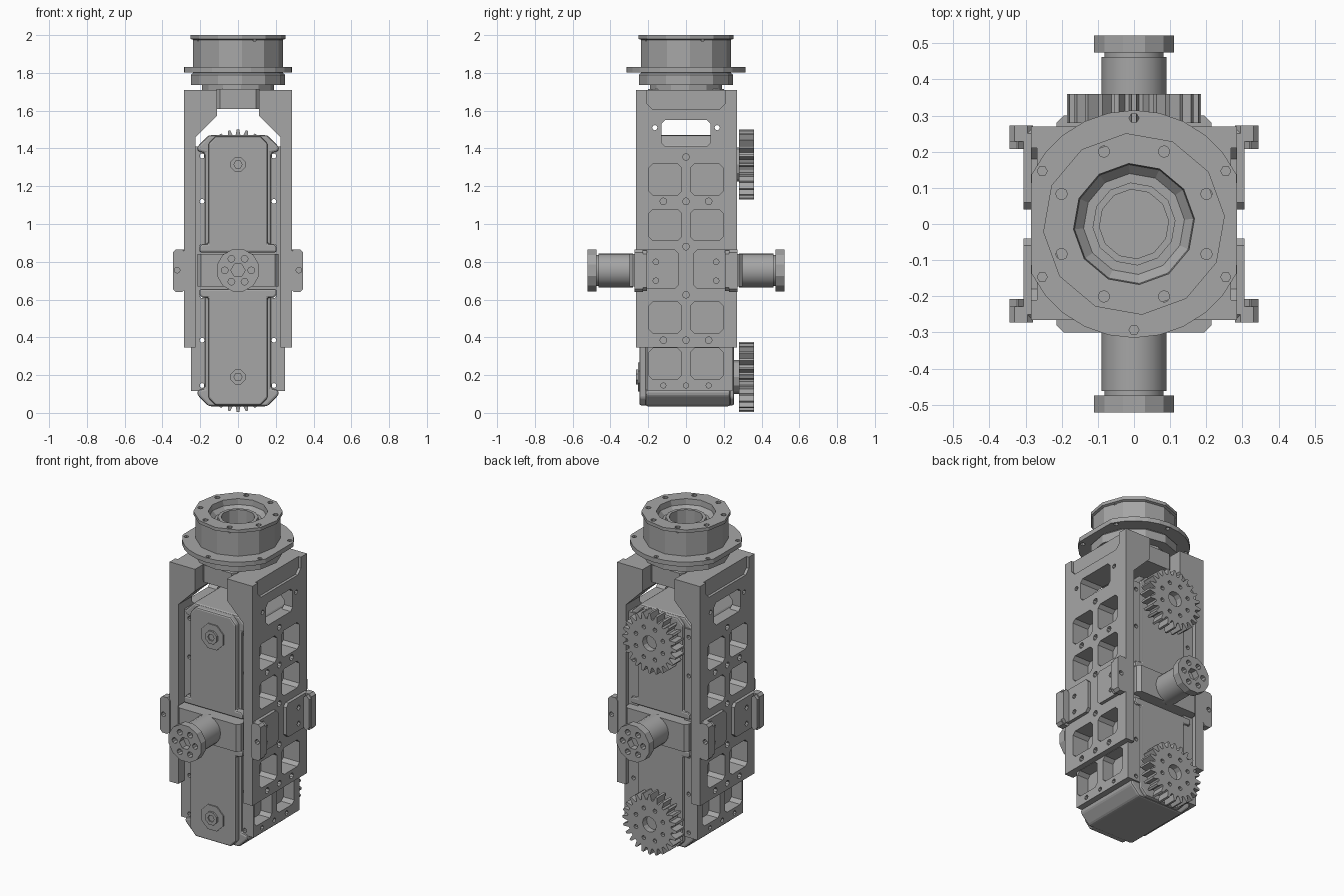
import bpy, bmesh, math
from mathutils import Vector

cube = bpy.data.objects.get("Cube")
if cube:
    bpy.data.objects.remove(cube, do_unlink=True)

grey = bpy.data.materials.new("machined grey")
grey.use_nodes = True
grey.diffuse_color = (0.38, 0.38, 0.38, 1)
grey.node_tree.nodes["Principled BSDF"].inputs["Base Color"].default_value = (0.38, 0.38, 0.38, 1)

PLACE = {"x": lambda a, b, d: (d, a, b), "y": lambda a, b, d: (a, d, b), "z": lambda a, b, d: (a, b, d)}


def ngon(r, n, cx=0, cy=0, turn=0):
    return [(cx + r * math.cos(turn + math.tau * i / n), cy + r * math.sin(turn + math.tau * i / n)) for i in range(n)]


def rect(a0, a1, b0, b1, c=0):
    if not c:
        return [(a0, b0), (a1, b0), (a1, b1), (a0, b1)]
    return [(a0 + c, b0), (a1 - c, b0), (a1, b0 + c), (a1, b1 - c),
            (a1 - c, b1), (a0 + c, b1), (a0, b1 - c), (a0, b0 + c)]


def solid(name, shapes):
    """One object from prisms, each given as (outline, axis, low, high)."""
    bm = bmesh.new()
    for pts, axis, lo, hi in shapes:
        f = bm.faces.new([bm.verts.new(PLACE[axis](a, b, lo)) for a, b in pts])
        ext = bmesh.ops.extrude_face_region(bm, geom=[f])
        move = Vector(PLACE[axis](0, 0, hi - lo))
        bmesh.ops.translate(bm, vec=move, verts=[v for v in ext["geom"] if isinstance(v, bmesh.types.BMVert)])
    return finish(name, bm)


def finish(name, bm):
    bmesh.ops.recalc_face_normals(bm, faces=bm.faces[:])
    me = bpy.data.meshes.new(name)
    bm.to_mesh(me)
    bm.free()
    me.materials.append(grey)
    ob = bpy.data.objects.new(name, me)
    bpy.context.collection.objects.link(ob)
    return ob


def bake(ob):
    bpy.context.view_layer.update()
    dg = bpy.context.evaluated_depsgraph_get()
    me = bpy.data.meshes.new_from_object(ob.evaluated_get(dg))
    ob.modifiers.clear()
    ob.data = me


def cut(ob, shapes):
    cutter = solid("cutter", shapes)
    cutter.hide_render = True
    mod = ob.modifiers.new("cut", "BOOLEAN")
    mod.operation, mod.solver, mod.object = "DIFFERENCE", "EXACT", cutter
    bake(ob)
    bpy.data.objects.remove(cutter, do_unlink=True)


def bevel(ob, width):
    mod = ob.modifiers.new("bevel", "BEVEL")
    mod.width, mod.segments, mod.limit_method = width, 2, "ANGLE"
    bake(ob)


def lathe(name, profile, n, turn=0):
    bm = bmesh.new()
    rings = []
    for r, z in profile:
        rings.append([bm.verts.new((x, y, z)) for x, y in ngon(r, n, turn=turn)])
    for a, b in zip(rings, rings[1:]):
        for i in range(n):
            j = (i + 1) % n
            bm.faces.new((a[i], a[j], b[j], b[i]))
    bm.faces.new(rings[0])
    bm.faces.new(rings[-1])
    return finish(name, bm)


POCKETS = (0.26, 0.505, 0.995, 1.235)
BOLTS = [(0, z) for z in (0.625, 0.88, 1.355)] + [(y, z) for z in (0.145, 0.385, 1.12) for y in (-0.12, 0, 0.12)]
windows = [(rect(y - 0.085, y + 0.085, z - 0.083, z + 0.083, 0.02), z) for z in POCKETS for y in (-0.11, 0.11)]

# Side plates with thick upper shoulders, and the inner rails
for s, side in ((1, "left"), (-1, "right")):
    def span(a, b):
        return (a, b) if s > 0 else (-b, -a)
    outline = [(0.285, 0.345), (0.285, 1.71), (0.11, 1.71), (0.11, 1.575), (0.225, 1.46), (0.225, 0.345)]
    plate = solid(side + "_side_plate", [([(s * x, z) for x, z in outline], "y", -0.265, 0.27)])
    holes = [(p, "x", *span(0.2, 0.3)) for p, z in windows if z > 0.4]
    holes += [(ngon(0.018, 8, y, z), "x", *span(0.24, 0.3)) for y, z in BOLTS if z > 0.36]
    holes += [(ngon(0.022, 10, y, 1.66), "x", *span(0.05, 0.26)) for y in (-0.13, 0, 0.13)]
    holes += [(ngon(0.014, 8, y, 1.51), "x", *span(0.1, 0.3)) for y in (-0.165, 0.165)]
    holes.append((rect(-0.13, 0.13, 1.41, 1.55, 0.02), "x", *span(0.05, 0.3)))
    cut(plate, holes)
    cut(plate, [([(-0.21, 1.73), (-0.21, 1.64), (-0.18, 1.61), (0.18, 1.61), (0.21, 1.64), (0.21, 1.73)],
                 "x", *span(0.268, 0.3))])

    rail = solid(side + "_inner_rail", [(rect(-0.205, 0.245, 0.115, 1.41), "x", *span(0.16, 0.25))])
    holes = [(p, "x", *span(0.15, 0.3)) for p, z in windows]
    holes += [(ngon(0.014, 8, y, z), "x", *span(0.23, 0.3)) for y, z in BOLTS if z < 0.2]
    cut(rail, holes)
    cut(rail, [(ngon(0.013, 8, s * 0.19, z), "y", -0.3, 0.3) for z in (0.145, 0.385, 0.62, 0.88, 1.12, 1.36)])

    # Corner clamps: a pad on the plate and an ear turned outward
    for f, end in ((-1, "front"), (1, "back")):
        def depth(a, b):
            return (a, b) if f > 0 else (-b, -a)
        pad = solid(f"{end}_{side}_clamp_pad", [(rect(*depth(0.04, 0.27), 0.655, 0.865, 0.02), "x", *span(0.28, 0.305))])
        cut(pad, [(ngon(0.015, 8, f * y, z), "x", *span(0.29, 0.32)) for y in (0.16, 0.235) for z in (0.70, 0.80)])
        ear = solid(f"{end}_{side}_clamp_ear", [(rect(*span(0.28, 0.345), 0.64, 0.865, 0.015), "y", *depth(0.228, 0.272))])
        cut(ear, [(ngon(0.015, 8, s * 0.322, 0.755), "y", *depth(0.2, 0.3))])
        solid(f"{end}_{side}_clamp_lip", [(rect(*span(0.3, 0.344), 0.645, 0.86, 0.02), "y", *depth(0.207, 0.229))])

# Two drive units, the lower one a flipped copy of the upper
for name, axle, f in (("upper", 1.315, 1), ("lower", 0.19, -1)):
    def z(d):
        return axle + f * d
    half = [(0.175, z(-0.465)), (0.175, z(0.06)), (0.215, z(0.07)), (0.215, z(0.095)), (0.155, z(0.155))]
    case = solid(name + "_drive_case", [(half + [(-x, h) for x, h in reversed(half)], "y", -0.215, 0.235)])
    bevel(case, 0.012)
    half = [(0.205, z(-0.465)), (0.205, z(-0.435)), (0.19, z(-0.42)), (0.157, z(-0.42)), (0.157, z(0.11)), (0.12, z(0.15))]
    outline = half + [(-x, h) for x, h in reversed(half)]
    cover = solid(name + "_front_cover", [(outline, "y", -0.247, -0.2)])
    bevel(cover, 0.01)
    cover = solid(name + "_back_cover", [(outline, "y", 0.22, 0.255)])
    bevel(cover, 0.01)

    solid(name + "_axle_washer", [(ngon(0.082, 8, 0, axle, math.pi / 8), "y", -0.254, -0.24)])
    cap = solid(name + "_axle_bolt", [(ngon(0.042, 8, 0, axle, math.pi / 8), "y", -0.266, -0.25)])
    cut(cap, [(ngon(0.022, 6, 0, axle), "y", -0.3, -0.258)])

    # Spur gear
    teeth, rim = 24, []
    for i in range(teeth):
        for step, r in ((-0.36, 0.15), (-0.13, 0.186), (0.13, 0.186), (0.36, 0.15)):
            a = math.tau * (i + step) / teeth + math.pi / 2
            rim.append((r * math.cos(a), axle + r * math.sin(a)))
    gear = solid(name + "_gear", [(rim, "y", 0.28, 0.36)])
    holes = [(ngon(0.013, 8, x, h), "y", 0.27, 0.37) for x, h in ngon(0.1, 8, 0, axle, math.pi / 8)]
    cut(gear, holes + [(ngon(0.047, 12, 0, axle), "y", 0.32, 0.37)])
    solid(name + "_gear_hub", [(ngon(0.09, 12, 0, axle), "y", 0.24, 0.285)])

# Central cross block and trunnions
block = solid("cross_block", [(rect(-0.215, 0.215, -0.3, 0.3, 0.02), "z", 0.67, 0.84)])
core = solid("cross_core", [(rect(-0.23, 0.23, -0.2, 0.2), "z", 0.64, 0.87)])
for f, end in ((-1, "front"), (1, "back")):
    def depth(a, b):
        return (a, b) if f > 0 else (-b, -a)
    shaft = solid(end + "_trunnion", [(ngon(0.09, 20, 0, 0.755), "y", *depth(0.28, 0.462)),
                                      (ngon(0.082, 20, 0, 0.755), "y", *depth(0.45, 0.48))])
    bpy.ops.object.select_all(action="DESELECT")
    shaft.select_set(True)
    bpy.context.view_layer.objects.active = shaft
    bpy.ops.object.shade_smooth_by_angle(angle=math.radians(30))
    cap = solid(end + "_trunnion_flange", [(ngon(0.115, 12, 0, 0.755, math.pi / 12), "y", *depth(0.475, 0.522))])
    holes = [(ngon(0.018, 8, x, h), "y", *depth(0.49, 0.54)) for x, h in ngon(0.07, 6, 0, 0.755)]
    cut(cap, holes + [(ngon(0.038, 6, 0, 0.755), "y", *depth(0.48, 0.54))])

# Neck block under the head
neck = solid("neck_block", [(rect(-0.115, 0.115, -0.2, 0.2, 0.02), "z", 1.61, 1.715)])
cut(neck, [(ngon(0.022, 10, y, 1.66), "x", -0.3, 0.3) for y in (-0.13, 0, 0.13)])

# Hollow turned head
head = lathe("head_barrel", [(0.19, 1.70), (0.19, 1.737), (0.25, 1.737), (0.25, 1.79), (0.238, 1.80), (0.238, 1.975),
                             (0.252, 1.98), (0.252, 2.0), (0.168, 2.0), (0.165, 1.965), (0.14, 1.94), (0.115, 1.94),
                             (0.115, 1.965), (0.096, 1.965), (0.096, 1.76)], 12, math.radians(5))
cut(head, [(ngon(0.016, 8, x, y), "z", 1.97, 2.05) for x, y in ngon(0.217, 8, turn=math.pi / 8)])

# Mounting flange with two flat sides
disc = [(max(-0.285, min(0.285, x)), y) for x, y in ngon(0.315, 28)]
flange = solid("head_flange", [(disc, "z", 1.802, 1.83)])
cut(flange, [(ngon(0.014, 6, x, y), "z", 1.7, 1.9) for x, y in ngon(0.293, 6, turn=math.pi / 6)])
